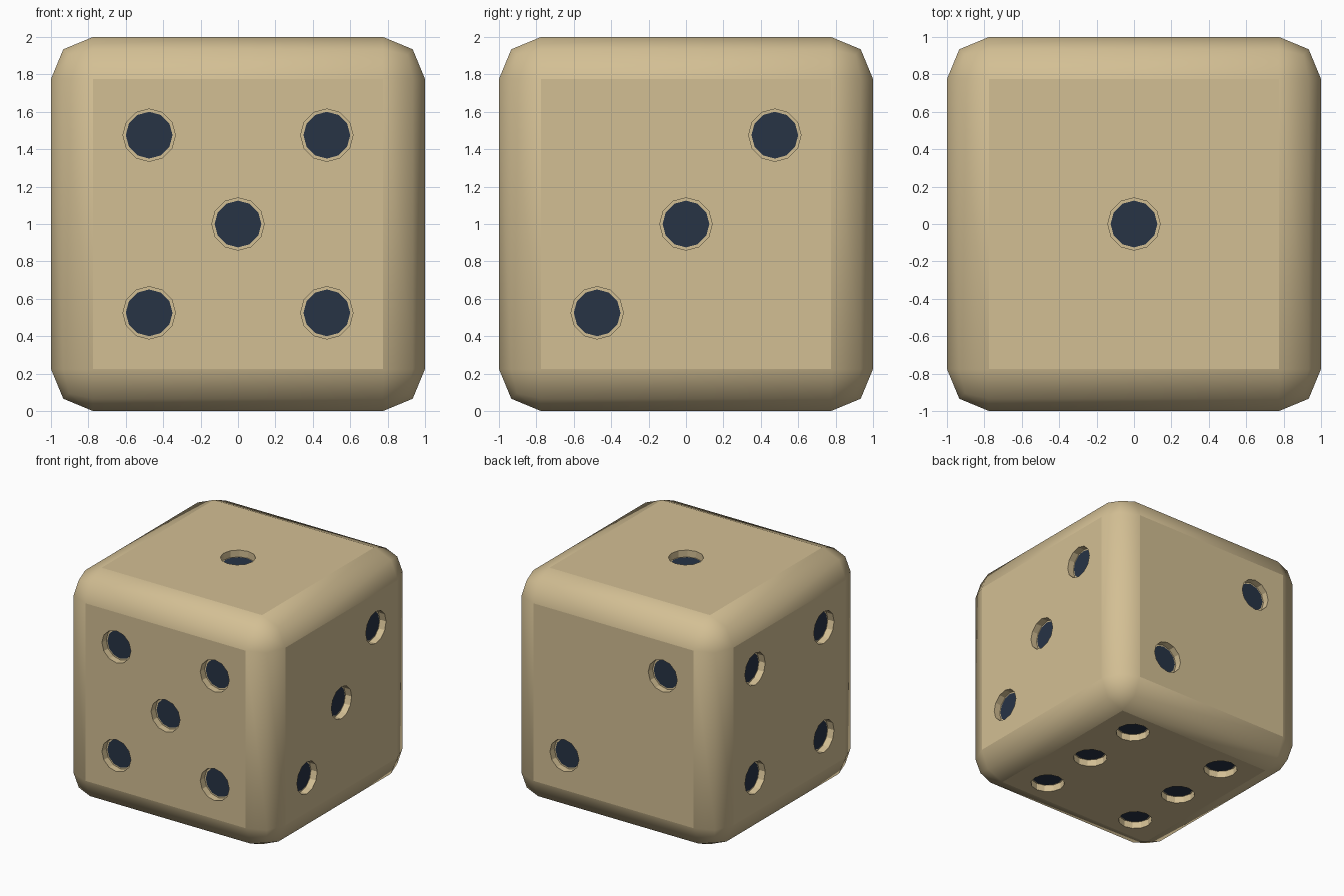
import bpy, bmesh
from mathutils import Matrix, Vector

if "Cube" in bpy.data.objects:
    bpy.data.objects.remove(bpy.data.objects["Cube"])

P, R = 0.475, 0.55            # pip offsets
DEPTH, HOLE_R, DOT_R = 0.06, 0.14, 0.125
SIDES = 12


def material(name, rgb):
    m = bpy.data.materials.new(name)
    m.diffuse_color = (*rgb, 1)
    m.use_nodes = True
    m.node_tree.nodes["Principled BSDF"].inputs["Base Color"].default_value = m.diffuse_color
    return m


def make_object(name, bm, mat):
    mesh = bpy.data.meshes.new(name)
    bm.to_mesh(mesh)
    bm.free()
    mesh.materials.append(mat)
    ob = bpy.data.objects.new(name, mesh)
    bpy.context.collection.objects.link(ob)
    return ob


tan = material("warm tan", (0.65, 0.52, 0.295))
navy = material("dark navy", (0.02, 0.033, 0.06))

# Pip centres relative to the cube centre, grouped by face normal
faces = {
    (0, -1, 0): [(x, -1, z) for x in (-P, P) for z in (-P, P)] + [(0, -1, 0)],
    (1, 0, 0): [(1, s * P, s * P) for s in (-1, 0, 1)],
    (0, 0, 1): [(0, 0, 1)],
    (0, 1, 0): [(-P, 1, P), (P, 1, -P)],
    (-1, 0, 0): [(-1, y, z) for y in (-P, P) for z in (-P, P)],
    (0, 0, -1): [(x, y, -1) for x in (-P, P) for y in (-R, 0, R)],
}


def pip_cylinders(radius, low, high):
    """Cylinders at every pip, spanning low..high along the face normal."""
    bm = bmesh.new()
    for n, points in faces.items():
        n = Vector(n)
        rot = n.to_track_quat('Z', 'Y').to_matrix().to_4x4()
        for p in points:
            centre = Vector(p) + Vector((0, 0, 1)) + n * (low + high) / 2
            bmesh.ops.create_cone(bm, cap_ends=True, segments=SIDES,
                                  radius1=radius, radius2=radius, depth=high - low,
                                  matrix=Matrix.Translation(centre) @ rot)
    return bm


# Rounded die body: flat faces, smooth bevels
bm = bmesh.new()
bmesh.ops.create_cube(bm, size=2, matrix=Matrix.Translation((0, 0, 1)))
bmesh.ops.bevel(bm, geom=bm.edges[:], offset=0.225, segments=2, profile=0.5,
                affect='EDGES')
bm.normal_update()
for f in bm.faces:
    f.smooth = max(abs(c) for c in f.normal) < 0.999
body = make_object("die_body", bm, tan)

# Recessed pip holes
cutter = make_object("pip_cutter", pip_cylinders(HOLE_R, -DEPTH, 0.1), tan)
cutter.hide_render = True
mod = body.modifiers.new("pip_holes", 'BOOLEAN')
mod.operation = 'DIFFERENCE'
mod.solver = 'EXACT'
mod.object = cutter
bpy.context.view_layer.update()
cut = bpy.data.meshes.new_from_object(
    body.evaluated_get(bpy.context.evaluated_depsgraph_get()))
body.modifiers.clear()
body.data = cut
bpy.data.objects.remove(cutter)

# Dark discs on the hole floors
make_object("pip_dots", pip_cylinders(DOT_R, -DEPTH - 0.002, -DEPTH + 0.005), navy)
